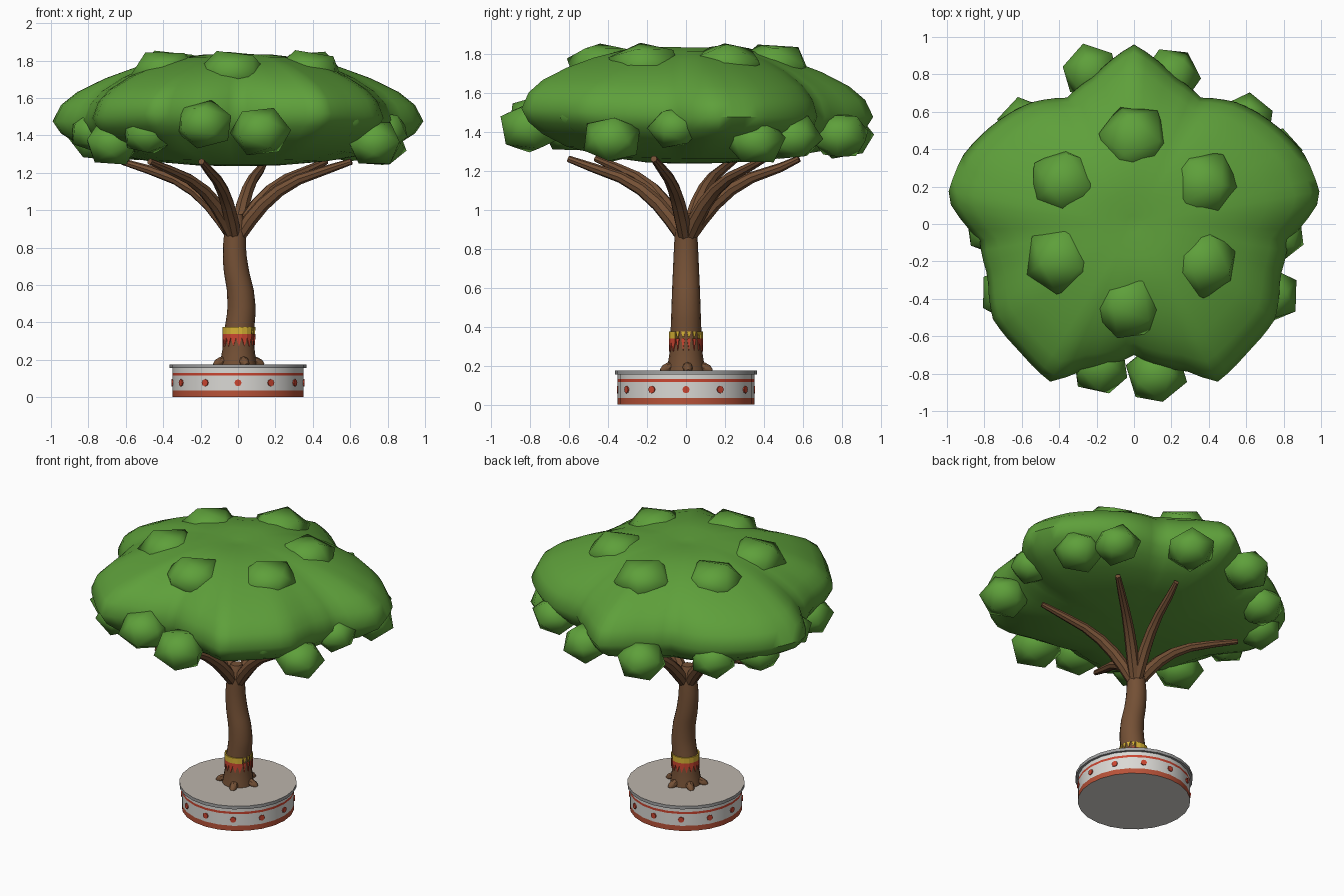
import bpy, bmesh, math, random
from mathutils import Vector, Euler

if "Cube" in bpy.data.objects:
    bpy.data.objects.remove(bpy.data.objects["Cube"])

random.seed(4)


def mat(name, rgb):
    m = bpy.data.materials.new(name)
    m.diffuse_color = (*rgb, 1)
    m.use_nodes = True
    m.node_tree.nodes["Principled BSDF"].inputs["Base Color"].default_value = m.diffuse_color
    return m


GREEN = mat("leaf green", (0.112, 0.35, 0.043))
BROWN = mat("bark brown", (0.175, 0.081, 0.036))
WHITE = mat("planter white", (0.70, 0.69, 0.66))
GREY = mat("rim grey", (0.36, 0.36, 0.36))
STONE = mat("warm stone", (0.50, 0.455, 0.41))
RED = mat("paint red", (0.60, 0.06, 0.03))
TERRACOTTA = mat("terracotta red", (0.48, 0.085, 0.04))
YELLOW = mat("paint yellow", (0.68, 0.45, 0.035))


def finish(name, bm, mats, angle=40):
    bmesh.ops.recalc_face_normals(bm, faces=bm.faces)
    me = bpy.data.meshes.new(name)
    bm.to_mesh(me)
    bm.free()
    for m in mats:
        me.materials.append(m)
    ob = bpy.data.objects.new(name, me)
    bpy.context.collection.objects.link(ob)
    bpy.ops.object.select_all(action='DESELECT')
    ob.select_set(True)
    bpy.context.view_layer.objects.active = ob
    bpy.ops.object.shade_smooth_by_angle(angle=math.radians(angle))
    return ob


def skin(bm, rings, cap=True):
    """Bridge rings of points; returns the side faces of each level."""
    vs = [[bm.verts.new(p) for p in r] for r in rings]
    n, levels = len(vs[0]), []
    for a, b in zip(vs, vs[1:]):
        levels.append([bm.faces.new((a[i], a[(i + 1) % n], b[(i + 1) % n], b[i])) for i in range(n)])
    if cap:
        bm.faces.new(vs[0][::-1])
        bm.faces.new(vs[-1])
    return levels


def circle(r, z, n, cx=0.0):
    return [(cx + r * math.cos(2 * math.pi * i / n), r * math.sin(2 * math.pi * i / n), z) for i in range(n)]


def tube(bm, pts, radii, n=8):
    pts = [Vector(p) for p in pts]
    rings = []
    for i, p in enumerate(pts):
        t = (pts[min(i + 1, len(pts) - 1)] - pts[max(i - 1, 0)]).normalized()
        side = t.cross(Vector((0, 0, 1))).normalized()
        up = side.cross(t)
        rings.append([p + radii[i] * (side * math.cos(a) + up * math.sin(a))
                      for a in (2 * math.pi * k / n for k in range(n))])
    skin(bm, rings)


def lerp(table, x):
    for (a, u), (b, v) in zip(table, table[1:]):
        if x <= b:
            return u + (v - u) * (x - a) / (b - a)
    return table[-1][1]


# planter drum with painted stripes
bm = bmesh.new()
levels = skin(bm, [circle(0.35, z, 24) for z in (0, 0.035, 0.115, 0.13, 0.157)])
for lev, idx in zip(levels, (2, 0, 1, 0)):
    for f in lev:
        f.material_index = idx
finish("planter_drum", bm, [WHITE, RED, TERRACOTTA])

# planter rim slab with a stone top
bm = bmesh.new()
skin(bm, [circle(0.365, z, 24) for z in (0.155, 0.176)])
bm.normal_update()
for f in bm.faces:
    f.material_index = int(f.normal.z > 0.9)
finish("planter_rim", bm, [GREY, STONE])

# painted dots around the drum
bm = bmesh.new()
for k in range(12):
    a = math.radians(30 * k)
    out, side = Vector((math.cos(a), math.sin(a), 0)), Vector((-math.sin(a), math.cos(a), 0))
    skin(bm, [[out * d + side * 0.019 * math.cos(t) + Vector((0, 0, 0.077 + 0.019 * math.sin(t)))
               for t in (math.pi * i / 4 for i in range(8))] for d in (0.347, 0.355)])
finish("planter_dots", bm, [RED])

# trunk with a gentle S bend: height -> radius, height -> x shift
TRUNK_R = [(0.17, 0.10), (0.25, 0.086), (0.4, 0.078), (0.6, 0.071), (0.8, 0.062), (0.93, 0.055), (0.98, 0.035)]
TRUNK_X = [(0.17, 0.0), (0.35, 0.006), (0.47, 0.02), (0.57, 0.013), (0.68, -0.01), (0.78, -0.02), (0.98, -0.012)]
bm = bmesh.new()
skin(bm, [circle(lerp(TRUNK_R, z), z, 16, lerp(TRUNK_X, z)) for z in (0.17 + 0.045 * i for i in range(19))])
finish("trunk", bm, [BROWN])

# root bumps
bm = bmesh.new()
for deg in (-70, 5, 75, 140, 200):
    c, s = math.cos(math.radians(deg)), math.sin(math.radians(deg))
    tube(bm, [(c * r, s * r, z) for r, z in ((0.06, 0.20), (0.095, 0.19), (0.12, 0.18), (0.135, 0.17))],
         [0.026, 0.026, 0.022, 0.012])
finish("roots", bm, [BROWN])

# branches: (direction, reach)
bm = bmesh.new()
for deg, reach in ((-15, 0.64), (40, 0.63), (75, 0.60), (157, 0.66), (225, 0.65), (253, 0.63)):
    c, s = math.cos(math.radians(deg)), math.sin(math.radians(deg))
    path = [(0.025, 0.87), (0.08, 0.95), (0.15, 1.03), (0.24, 1.105), (0.35, 1.165), (0.5, 1.215), (reach, 1.26)]
    tube(bm, [(c * r - 0.012, s * r, z) for r, z in path], [0.036, 0.04, 0.038, 0.034, 0.029, 0.024, 0.017])
finish("branches", bm, [BROWN])


def paint(bm, outline, r=0.088):
    """Thin plate wrapped on the trunk from (degrees, height) corners."""
    skin(bm, [[(0.005 + d * math.cos(math.radians(t)), d * math.sin(math.radians(t)), z) for t, z in outline]
              for d in (r - 0.008, r)])


# painted trunk bands: solid with teeth, breaking into loose teeth on the right side
yellow, red = bmesh.new(), bmesh.new()
STEP = 20
for k in range(18):
    a, b = k * STEP, (k + 1) * STEP
    loose = a < 60 or b > 320
    if loose:
        paint(yellow, ((a + 3, 0.376), (b - 3, 0.376), ((a + b) / 2, 0.338)))
        paint(red, ((a + 4, 0.338), (b - 4, 0.338), ((a + b) / 2, 0.278)))
    else:
        paint(yellow, ((a, 0.376), (b, 0.376), (b, 0.338), (a, 0.338)))
        paint(red, ((a, 0.338), (b, 0.338), (b, 0.318), ((a + b) / 2, 0.272), (a, 0.318)))
finish("trunk_band", yellow, [YELLOW])
finish("trunk_pennants", red, [RED])

# canopy: five-lobed outline (angle from the back -> reach) swept over one section
OUTLINE = [(0, 0.96), (15, 0.82), (28, 0.765), (40, 0.85), (48, 0.89), (68, 0.985), (82, 1.01), (96, 0.83), (110, 0.83),
           (124, 0.91), (138, 0.915), (152, 0.955), (160, 0.84), (180, 0.70)]
SECTION = [(0.05, 1.815), (0.2, 1.832), (0.4, 1.81), (0.58, 1.765), (0.74, 1.705), (0.88, 1.632), (0.96, 1.562),
           (1.0, 1.475), (0.96, 1.41), (0.88, 1.355), (0.74, 1.30), (0.5, 1.26), (0.25, 1.24), (0.05, 1.235)]
bm = bmesh.new()
rings = []
for t, z in SECTION:
    ring = []
    for i in range(90):
        d = 4 * i
        r = lerp(OUTLINE, min(d, 360 - d))
        r = t * (r * t + 0.88 * (1 - t))
        x, y = r * math.sin(math.radians(d)), r * math.cos(math.radians(d))
        ring.append((x, y, z - 0.05 * min(y, 0) * t))
    rings.append(ring)
skin(bm, rings)
finish("canopy", bm, [GREEN], 60)


def tufts(name, spots):
    bm = bmesh.new()
    for x, y, z, r, h in spots:
        res = bmesh.ops.create_icosphere(bm, subdivisions=1, radius=1)
        rot = Euler([random.uniform(0, 3) for _ in range(3)]).to_matrix()
        for v in res["verts"]:
            p = rot @ v.co
            v.co = (x + p.x * r, y + p.y * r, z + p.z * h)
    finish(name, bm, [GREEN], 80)


# leaf tufts on top of the canopy
tufts("top_tufts", [(x, y, 1.735, 0.20, 0.128) for x, y in
      ((0, 0.45), (0.37, 0.21), (0.37, -0.21), (-0.03, -0.43), (-0.39, -0.19), (-0.37, 0.22))])

# leaf tufts around the canopy edge
tufts("edge_tufts", [(x, y, z, r, 0.82 * r) for x, y, z, r in
      ((0.12, -0.80, 1.42, 0.17), (-0.18, -0.76, 1.46, 0.165), (0.73, -0.38, 1.36, 0.16), (0.78, -0.06, 1.42, 0.14),
       (0.75, 0.36, 1.35, 0.16), (0.60, 0.55, 1.37, 0.155), (0.20, 0.79, 1.38, 0.16), (-0.23, 0.81, 1.38, 0.16),
       (-0.58, 0.53, 1.38, 0.155), (-0.76, 0.30, 1.38, 0.15), (-0.77, -0.03, 1.42, 0.14), (-0.67, -0.37, 1.36, 0.16),
       (-0.48, -0.60, 1.41, 0.15), (0.57, -0.55, 1.49, 0.12))])
